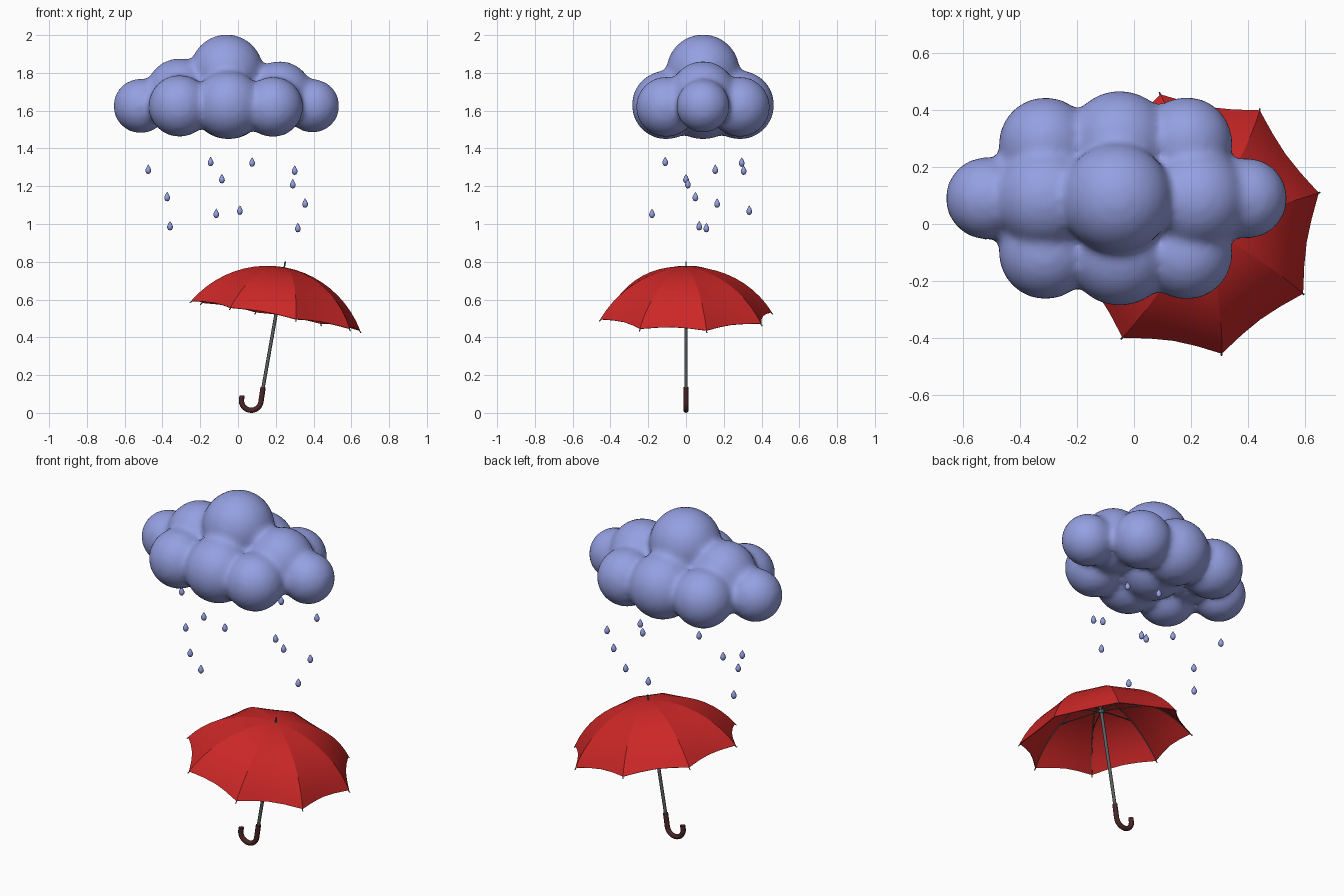
import bpy, bmesh
from math import sin, cos, pi, asin, radians
from mathutils import Matrix, Vector

if "Cube" in bpy.data.objects:
    bpy.data.objects.remove(bpy.data.objects["Cube"])


def material(name, rgb):
    m = bpy.data.materials.new(name)
    m.diffuse_color = (*rgb, 1)
    m.use_nodes = True
    m.node_tree.nodes["Principled BSDF"].inputs["Base Color"].default_value = m.diffuse_color
    return m


BLUE = material("cloud_blue", (0.30, 0.35, 0.75))
RED = material("canopy_red", (0.60, 0.02, 0.02))
GREY = material("metal_grey", (0.10, 0.11, 0.11))
MAROON = material("handle_maroon", (0.07, 0.018, 0.018))


def add_mesh(name, bm, mat):
    for f in bm.faces:
        f.smooth = True
    me = bpy.data.meshes.new(name)
    bm.to_mesh(me)
    bm.free()
    me.materials.append(mat)
    ob = bpy.data.objects.new(name, me)
    bpy.context.collection.objects.link(ob)
    return ob


def tube(name, pts, radius, mat, sides=3):
    cu = bpy.data.curves.new(name, 'CURVE')
    cu.dimensions = '3D'
    cu.bevel_depth = radius
    cu.bevel_resolution = sides
    cu.use_fill_caps = True
    sp = cu.splines.new('POLY')
    sp.points.add(len(pts) - 1)
    for p, co in zip(sp.points, pts):
        p.co = (*co, 1)
    cu.materials.append(mat)
    ob = bpy.data.objects.new(name, cu)
    bpy.context.collection.objects.link(ob)
    bpy.ops.object.select_all(action='DESELECT')
    ob.select_set(True)
    bpy.context.view_layer.objects.active = ob
    bpy.ops.object.convert(target='MESH')
    bpy.ops.object.shade_smooth_by_angle(angle=radians(50))
    return bpy.context.object


# Cloud: overlapping puffs, fused and softened
CY = 0.09
puffs = [(-0.06, CY, 1.81, 0.192), (-0.31, CY, 1.70, 0.175), (0.22, CY, 1.685, 0.175),
         (-0.515, CY, 1.625, 0.143), (0.395, CY, 1.625, 0.14), (-0.05, CY, 1.655, 0.205)]
for x, dy, z, r in [(-0.31, 0.19, 1.625, 0.162), (-0.05, 0.195, 1.63, 0.18), (0.185, 0.195, 1.62, 0.158)]:
    puffs += [(x, CY - dy, z, r), (x, CY + dy, z, r)]
bm = bmesh.new()
for x, y, z, r in puffs:
    bmesh.ops.create_icosphere(bm, subdivisions=4, radius=r + 0.002,
                               matrix=Matrix.Translation((x, y, z)))
cloud = add_mesh("cloud", bm, BLUE)
rem = cloud.modifiers.new("fuse", 'REMESH')
rem.mode = 'VOXEL'
rem.voxel_size = 0.018
rem.use_smooth_shade = True
smo = cloud.modifiers.new("soften", 'SMOOTH')
smo.factor = 0.5
smo.iterations = 8

# Raindrops: one lathed teardrop, placed many times
profile = [(0.009, -0.019), (0.015, -0.008), (0.0145, 0.002), (0.009, 0.014), (0.003, 0.024)]
SEG = 12
bm = bmesh.new()
low = bm.verts.new((0, 0, -0.022))
top = bm.verts.new((0, 0, 0.028))
rings = [[bm.verts.new((r * cos(2 * pi * k / SEG), r * sin(2 * pi * k / SEG), z))
          for k in range(SEG)] for r, z in profile]
for k in range(SEG):
    n = (k + 1) % SEG
    bm.faces.new((low, rings[0][n], rings[0][k]))
    bm.faces.new((top, rings[-1][k], rings[-1][n]))
    for a, b in zip(rings, rings[1:]):
        bm.faces.new((a[k], a[n], b[n], b[k]))
drop = add_mesh("raindrop", bm, BLUE)
spots = [(-0.475, 0.155, 1.287), (-0.145, -0.11, 1.328), (0.075, 0.295, 1.325),
         (-0.085, 0.0, 1.237), (0.30, 0.305, 1.282), (0.29, 0.01, 1.21),
         (-0.375, 0.05, 1.142), (0.355, 0.165, 1.108), (-0.115, -0.18, 1.053),
         (0.01, 0.335, 1.07), (-0.36, 0.07, 0.988), (0.317, 0.108, 0.978)]
drop.location = spots[0]
for s in spots[1:]:
    d = drop.copy()
    d.location = s
    bpy.context.collection.objects.link(d)

# Umbrella frame: origin at the rim centre, tilted towards +x
TILT = Matrix.Translation((0.2, 0, 0.515)) @ Matrix.Rotation(radians(10), 4, 'Y')
RIM, HEIGHT = 0.467, 0.26
BALL = (RIM ** 2 + HEIGHT ** 2) / (2 * HEIGHT)
PHI = asin(RIM / BALL)
RIB0 = radians(13.5)
RIBS, SUB, ROWS = 8, 4, 10


def dome(t):
    """Radius and height on a rib, t = 0 at the top and 1 at the rim."""
    return BALL * sin(PHI * t), HEIGHT - BALL * (1 - cos(PHI * t))


# Canopy: eight panels pulled taut between sharp ribs
bm = bmesh.new()
apex = bm.verts.new((0, 0, HEIGHT))
N = RIBS * SUB
rows = []
for i in range(1, ROWS + 1):
    t = i / ROWS
    r, h = dome(t)
    row = []
    for k in range(N):
        j = k % SUB
        s = sin(pi * j / SUB)
        a = 2 * pi * k / N
        flat = cos(pi / RIBS) / cos(2 * pi * j / N - pi / RIBS)
        rr = r * flat * (1 - 0.04 * s * t)
        row.append(bm.verts.new((rr * cos(a + RIB0), rr * sin(a + RIB0), h + 0.01 * s * t ** 3)))
    rows.append(row)
for k in range(N):
    n = (k + 1) % N
    bm.faces.new((apex, rows[0][k], rows[0][n]))
    for a, b in zip(rows, rows[1:]):
        bm.faces.new((a[k], b[k], b[n], a[n]))
rib_verts = {apex} | {row[k] for row in rows for k in range(0, N, SUB)}
for e in bm.edges:
    if e.is_boundary or (e.verts[0] in rib_verts and e.verts[1] in rib_verts):
        e.smooth = False
canopy = add_mesh("canopy", bm, RED)
canopy.matrix_world = TILT
sol = canopy.modifiers.new("cloth", 'SOLIDIFY')
sol.thickness = 0.004
sol.offset = -1

# Ribs under the cloth with small tips, and stretchers from the runner
for k in range(RIBS):
    a = RIB0 + 2 * pi * k / RIBS
    c, s = cos(a), sin(a)
    pts = []
    for i in range(ROWS + 1):
        r, h = dome(i / ROWS)
        pts.append((r * c, r * s, h - 0.006))
    pts.append(((RIM + 0.006) * c, (RIM + 0.006) * s, -0.012))
    tube("rib", pts, 0.003, GREY, 1).matrix_world = TILT
    r, h = dome(0.5)
    tube("stretcher", [(0.01 * c, 0.01 * s, 0.165), (r * c, r * s, h - 0.008)],
         0.003, GREY, 1).matrix_world = TILT
tube("runner", [(0, 0, 0.15), (0, 0, 0.175)], 0.016, GREY).matrix_world = TILT

# Shaft and the thin spike on top
tube("shaft", [(0, 0, -0.42), (0, 0, HEIGHT)], 0.009, GREY).matrix_world = TILT
tube("spike", [(0, 0, HEIGHT - 0.01), (0, 0, HEIGHT + 0.03)], 0.004, GREY).matrix_world = TILT

# Curved handle
grip_top = TILT @ Vector((0, 0, -0.385))
hook = [tuple(grip_top)]
for i in range(17):
    a = radians(-10 - i * 190 / 16)
    hook.append((0.07 + 0.052 * cos(a), 0, 0.066 + 0.052 * sin(a)))
hook.append((0.021, 0, 0.092))
tube("handle", hook, 0.014, MAROON, 4)
